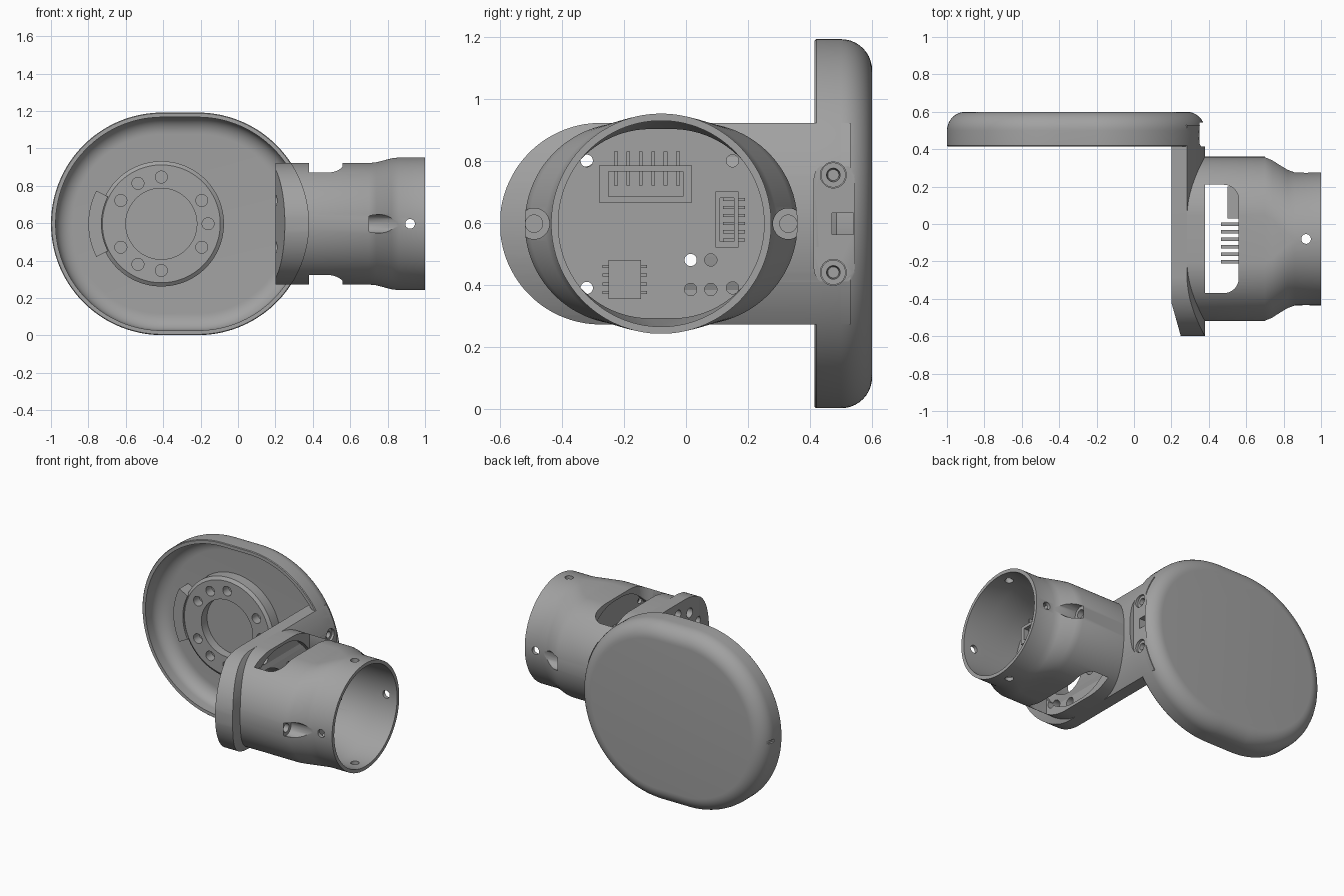
import bpy, bmesh
from math import cos, sin, pi, radians

if "Cube" in bpy.data.objects:
    bpy.data.objects.remove(bpy.data.objects["Cube"])

grey = bpy.data.materials.new("mid grey")
grey.use_nodes = True
grey.diffuse_color = (0.36, 0.36, 0.36, 1)
grey.node_tree.nodes["Principled BSDF"].inputs["Base Color"].default_value = grey.diffuse_color

MID = 0.597          # height of the common centre line
TUBE_Y = -0.08       # axis of the tube
MOTOR_X = -0.41      # axis of the cover mount
MOTOR_Y = -0.2       # axis of the bracket mount


def place(axis, u, v, w):
    """Section coordinates u, v and depth w along an axis."""
    return {"X": (w, u, v), "Y": (u, w, v), "Z": (u, v, w)}[axis]


def section(h, r, n=96):
    """Capsule outline: half straight length h, end radius r."""
    pts = []
    for i in range(n):
        a = 2 * pi * (i + 0.5) / n
        pts.append((r * cos(a) + (h if cos(a) > 0 else -h), r * sin(a)))
    return pts


def make(name, rings):
    """Skin closed rings into one solid with end caps."""
    bm = bmesh.new()
    loops = [[bm.verts.new(p) for p in ring] for ring in rings]
    n = len(loops[0])
    for a, b in zip(loops, loops[1:]):
        for i in range(n):
            j = (i + 1) % n
            bm.faces.new((a[i], a[j], b[j], b[i]))
    bm.faces.new(loops[0][::-1])
    bm.faces.new(loops[-1])
    bmesh.ops.recalc_face_normals(bm, faces=bm.faces)
    mesh = bpy.data.meshes.new(name)
    bm.to_mesh(mesh)
    bm.free()
    mesh.materials.append(grey)
    ob = bpy.data.objects.new(name, mesh)
    bpy.context.collection.objects.link(ob)
    return ob


def loft(name, axis, cu, cv, steps, n=96):
    """steps: (depth, half length, radius) of each capsule ring."""
    return make(name, [[place(axis, cu + u, cv + v, w) for u, v in section(h, r, n)]
                       for w, h, r in steps])


def prism(name, axis, outline, w0, w1):
    return make(name, [[place(axis, u, v, w) for u, v in outline] for w in (w0, w1)])


def rod(name, axis, cu, cv, w0, w1, r, n=24):
    return loft(name, axis, cu, cv, [(w0, 0, r), (w1, 0, r)], n)


def box(name, x0, x1, y0, y1, z0, z1):
    return prism(name, "Z", [(x0, y0), (x1, y0), (x1, y1), (x0, y1)], z0, z1)


def boolean(ob, cutter, op="DIFFERENCE"):
    """Apply a boolean and drop the cutter."""
    cutter.hide_render = True
    mod = ob.modifiers.new("cut", "BOOLEAN")
    mod.object, mod.operation, mod.solver = cutter, op, "EXACT"
    with bpy.context.temp_override(object=ob, active_object=ob):
        bpy.ops.object.modifier_apply(modifier=mod.name)
    bpy.data.objects.remove(cutter)


def arc(r, a0, a1, n=16):
    return [(r * cos(radians(a0 + (a1 - a0) * i / n)), r * sin(radians(a0 + (a1 - a0) * i / n)))
            for i in range(n + 1)]


MOUNT_ANGLES = (0, 30, 90, 120, 150, 210, 240, 270, 330)
mount_holes = [(0.25 * cos(radians(a)), 0.25 * sin(radians(a))) for a in MOUNT_ANGLES]

# Cover: rounded shell, open to the front
CX, CH, CR = -0.31, 0.095, 0.595
outer = [(0.5 + 0.1 * sin(a), CH, CR - 0.1 + 0.1 * cos(a))
         for a in [pi / 2 * (1 - i / 10) for i in range(11)]]
inner = [(0.475 + 0.08 * sin(a), CH, CR - 0.115 + 0.09 * cos(a))
         for a in [pi / 2 * i / 10 for i in range(11)]]
cover = loft("cover_shell", "Y", CX, MID, outer + [(0.42, CH, CR), (0.415, CH, CR - 0.004),
             (0.415, CH, CR - 0.025)] + inner, 128)

# Round mount inside the cover
mount = loft("cover_mount", "Y", MOTOR_X, MID,
             [(0.57, 0, 0.335), (0.485, 0, 0.335), (0.47, 0, 0.315), (0.47, 0, 0.19), (0.53, 0, 0.19)])
for u, v in mount_holes:
    boolean(mount, rod("cutter", "Y", MOTOR_X + u, MID + v, 0.4, 0.53, 0.032))
clip = [(MOTOR_X + u, MID + v) for u, v in arc(0.39, 153, 207) + arc(0.32, 207, 153)]
mount_clip = prism("mount_clip", "Y", clip, 0.46, 0.57)

# Bracket arm: cover outline trimmed by a capsule and a chamfered strip
arm = loft("bracket_arm", "Y", CX, MID, [(-0.7, CH, CR), (0.54, CH, CR)], 128)
boolean(arm, prism("cutter", "Z", [(0.2, 0.53), (0.2, -0.42), (0.25, -0.598), (0.6, -0.598),
                                   (0.6, 0.53)], -0.2, 1.4), "INTERSECT")
boolean(arm, loft("cutter", "X", 0.225, MID, [(0.1, 0.5, 0.325), (0.7, 0.5, 0.325)]), "INTERSECT")

# Tube: capsule section at the arm blending to a round socket
tube = loft("tube_body", "X", TUBE_Y, MID,
            [(0.27, 0.115, 0.325), (0.7, 0.115, 0.325), (0.74, 0.095, 0.329), (0.82, 0.022, 0.35),
             (0.86, 0, 0.355), (1, 0, 0.355), (1, 0, 0.332), (0.84, 0, 0.332), (0.7, 0.035, 0.305),
             (0.34, 0.035, 0.305)])

# Long windows through the top and bottom of the tube
window = [(0.38, -0.37), (0.48, -0.37)] + [(0.48 + u, -0.29 + v) for u, v in arc(0.08, -80, 0, 6)] + \
         [(0.48 + u, 0.13 + v) for u, v in arc(0.08, 0, 80, 6)] + [(0.48, 0.21), (0.38, 0.21)]
boolean(tube, prism("cutter", "Z", window, 0, 1.2))

# Screw pockets on the two flanks and radial pin holes in the socket
for y in (TUBE_Y - 0.41, TUBE_Y + 0.41):
    boolean(tube, rod("cutter", "X", y, MID, 0.7, 1.1, 0.05))
    boolean(tube, rod("cutter", "X", y, MID, 0.6, 0.75, 0.028))
boolean(tube, rod("cutter", "Y", 0.92, MID, -0.6, 0.6, 0.026))
boolean(tube, rod("cutter", "Z", 0.92, TUBE_Y, 0, 1.2, 0.026))

# Mount bore and bolt circle through the arm into the tube
for part in (arm, tube):
    boolean(part, rod("cutter", "X", MOTOR_Y, MID, 0.1, 0.42, 0.185, 48))
    for u, v in mount_holes:
        boolean(part, rod("cutter", "X", MOTOR_Y + u, MID + v, 0.1, 0.42, 0.032))

# Side recess with two screw holes and a cable slot where arm and cover meet
for part in (arm, cover):
    pad = [(0.478 + v, MID + u) for u, v in section(0.14, 0.065, 48)]
    boolean(part, prism("cutter", "X", pad, 0.35, 0.5))
    for z in (MID - 0.157, MID + 0.157):
        boolean(part, rod("cutter", "X", 0.475, z, 0.26, 0.5, 0.042))
    boolean(part, box("cutter", 0.1, 0.5, 0.47, 0.54, MID - 0.035, MID + 0.035))
for i, z in enumerate((MID - 0.157, MID + 0.157)):
    screw = loft(f"side_screw_{i + 1}", "X", 0.475, z,
                 [(0.25, 0, 0.04), (0.335, 0, 0.04), (0.335, 0, 0.022), (0.3, 0, 0.018)], 24)

# Notch on the far side of the cover
boolean(cover, box("cutter", -1.1, -0.985, 0.5, 0.56, MID - 0.01, MID + 0.01))

# Circuit board with holes
board = loft("circuit_board", "X", TUBE_Y, MID, [(0.565, 0.035, 0.31), (0.585, 0.035, 0.31)])
for y, z in [(0.015, 0.48), (0.08, 0.48), (0.015, 0.385), (0.08, 0.385),
             (-0.32, 0.8), (-0.32, 0.39), (0.15, 0.8), (0.15, 0.39)]:
    boolean(board, rod("cutter", "X", y, z, 0.5, 0.7, 0.02, 16))

# Connectors: open housings with rows of pins
wide = box("wide_connector", 0.58, 0.66, -0.28, 0.02, 0.665, 0.785)
boolean(wide, box("cutter", 0.6, 0.7, -0.25, -0.01, 0.685, 0.765))
side = box("side_connector", 0.58, 0.65, 0.095, 0.17, 0.52, 0.7)
boolean(side, box("cutter", 0.6, 0.7, 0.11, 0.155, 0.54, 0.68))
chip = box("small_header", 0.58, 0.62, -0.25, -0.145, 0.355, 0.48)
rear = box("rear_connector", 0.5, 0.57, 0.03, 0.2, 0.5, 0.7)
for i in range(6):
    y = -0.226 + 0.04 * i
    box(f"wide_pin_{i + 1}", 0.57, 0.64, y - 0.006, y + 0.006, 0.72, 0.83)
    box(f"rear_pin_{i + 1}", 0.465, 0.57, y + 0.014, y + 0.034, 0.72, 0.74)
    z = 0.545 + 0.026 * i
    box(f"side_pin_{i + 1}", 0.58, 0.63, 0.12, 0.19, z - 0.005, z + 0.005)
for i in range(4):
    z = 0.375 + 0.028 * i
    box(f"header_pin_{i + 1}", 0.58, 0.595, -0.27, -0.125, z - 0.005, z + 0.005)

# Smooth shading with crisp edges
for ob in bpy.context.scene.objects:
    ob.select_set(ob.type == "MESH")
bpy.context.view_layer.objects.active = cover
bpy.ops.object.shade_smooth_by_angle(angle=radians(35))
